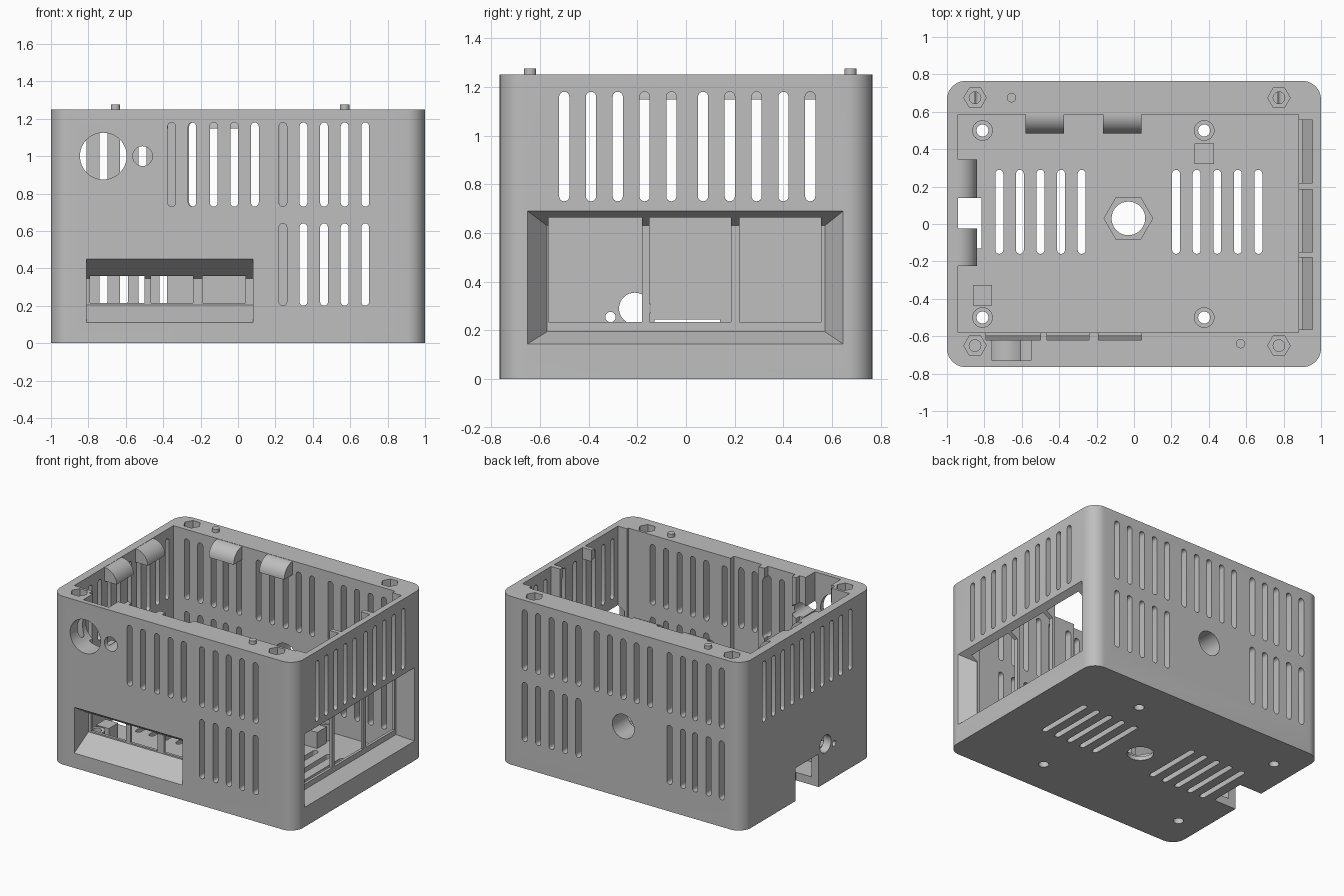
import bpy, bmesh, math
from mathutils import Matrix, Vector

cube = bpy.data.objects.get("Cube")
if cube:
    bpy.data.objects.remove(cube, do_unlink=True)

grey = bpy.data.materials.new("plain_grey")
grey.use_nodes = True
COL = (0.52, 0.52, 0.52, 1)
grey.diffuse_color = COL
grey.node_tree.nodes["Principled BSDF"].inputs["Base Color"].default_value = COL


def prism(bm, pts, axis, a, b):
    """Extrude a 2D outline along an axis: x takes (y,z), y takes (x,z), z takes (x,y)."""
    def place(p, d):
        return {'x': (d, p[0], p[1]), 'y': (p[0], d, p[1]), 'z': (p[0], p[1], d)}[axis]
    lo = [bm.verts.new(place(p, a)) for p in pts]
    hi = [bm.verts.new(place(p, b)) for p in pts]
    n = len(pts)
    faces = [bm.faces.new(lo), bm.faces.new(hi)]
    faces += [bm.faces.new((lo[i], lo[(i + 1) % n], hi[(i + 1) % n], hi[i])) for i in range(n)]
    bmesh.ops.recalc_face_normals(bm, faces=faces)


def rect(x0, x1, y0, y1):
    return [(x0, y0), (x1, y0), (x1, y1), (x0, y1)]


def circle(cx, cy, r, n=32, start=0.0):
    return [(cx + r * math.cos(start + 2 * math.pi * i / n),
             cy + r * math.sin(start + 2 * math.pi * i / n)) for i in range(n)]


def slot(c, lo, hi, w=0.042):
    """Upright outline with round ends."""
    r, n = w / 2, 8
    top = [(c + r * math.cos(math.pi * i / n), hi - r + r * math.sin(math.pi * i / n)) for i in range(n + 1)]
    return top + [(c - r * math.cos(math.pi * i / n), lo + r - r * math.sin(math.pi * i / n)) for i in range(n + 1)]


def rounded(hx, hy, r, n=10):
    pts = []
    for k, (sx, sy) in enumerate([(1, 1), (-1, 1), (-1, -1), (1, -1)]):
        for i in range(n + 1):
            a = math.pi / 2 * (k + i / n)
            pts.append((sx * (hx - r) + r * math.cos(a), sy * (hy - r) + r * math.sin(a)))
    return pts


def make(name, bm):
    me = bpy.data.meshes.new(name)
    bm.to_mesh(me)
    bm.free()
    ob = bpy.data.objects.new(name, me)
    bpy.context.collection.objects.link(ob)
    me.materials.append(grey)
    return ob


def solid(name, *prisms):
    bm = bmesh.new()
    for p in prisms:
        prism(bm, *p)
    return make(name, bm)


def smooth(ob):
    bpy.ops.object.select_all(action='DESELECT')
    ob.select_set(True)
    bpy.context.view_layer.objects.active = ob
    bpy.ops.object.shade_smooth_by_angle(angle=math.radians(30))


def cut(ob, cutter):
    mod = ob.modifiers.new("cut", 'BOOLEAN')
    mod.operation, mod.solver, mod.object = 'DIFFERENCE', 'EXACT', cutter
    cutter.hide_render = True
    bpy.ops.object.select_all(action='DESELECT')
    ob.select_set(True)
    bpy.context.view_layer.objects.active = ob
    bpy.ops.object.modifier_apply(modifier=mod.name)
    bpy.data.objects.remove(cutter, do_unlink=True)


TOP, FLOOR = 1.25, 0.06
HI, LO = (0.73, 1.18), (0.20, 0.64)

# Case shell with thick front and back walls
case = solid("case_body", (rounded(1.0, 0.765, 0.1), 'z', 0, TOP))
cut(case, solid("cavity", (rect(-0.94, 0.88, -0.58, 0.585), 'z', FLOOR, 1.5)))

# Ventilation slots
front_a = [-0.355, -0.245, -0.13, -0.02, 0.09]
front_b = [0.24, 0.35, 0.46, 0.57, 0.68]
back_l = [0.35, 0.46, 0.57, 0.68, 0.79]
back_m = [0.20, 0.09, -0.02, -0.13, -0.24]
back_r = [-0.40, -0.51, -0.61, -0.72, -0.83]
side = [-0.50, -0.39, -0.28, -0.17, -0.06, 0.07, 0.18, 0.29, 0.40, 0.51]
base = [s + 0.11 * i for s in (-0.72, 0.225) for i in range(5)]
cuts = [(slot(x, *HI), 'y', -0.9, -0.5) for x in front_a + front_b]
cuts += [(slot(x, *LO), 'y', -0.9, -0.5) for x in front_b]
cuts += [(slot(x, *HI), 'y', 0.5, 0.9) for x in back_l + back_m + back_r]
cuts += [(slot(x, *LO), 'y', 0.5, 0.9) for x in back_l + back_r]
cuts += [(slot(y, *HI), 'x', 0.8, 1.1) for y in side]
cuts += [(slot(y, *HI), 'x', -1.1, -0.9) for y in side]
cuts += [(slot(x, -0.16, 0.29), 'z', -0.1, 0.1) for x in base]
cut(case, solid("slot_cutter", *cuts))

# Splayed window in the +x wall
bm = bmesh.new()
ring = []
for x, y0, y1, z0, z1 in [(0.90, -0.57, 0.57, 0.195, 0.63), (1.0, -0.65, 0.645, 0.145, 0.69),
                          (1.1, -0.65, 0.645, 0.145, 0.69)]:
    ring.append([bm.verts.new((x, y, z)) for y, z in rect(y0, y1, z0, z1)])
bm.faces.new(ring[0])
bm.faces.new(ring[2])
for a, b in zip(ring, ring[1:]):
    for i in range(4):
        bm.faces.new((a[i], a[(i + 1) % 4], b[(i + 1) % 4], b[i]))
bmesh.ops.recalc_face_normals(bm, faces=bm.faces)
cut(case, make("side_window_cutter", bm))

# Splayed window in the front wall
cut(case, solid("front_window_cutter", ([(-0.9, 0.11), (-0.765, 0.11), (-0.60, 0.205), (-0.60, 0.345),
                                         (-0.765, 0.45), (-0.9, 0.45)], 'x', -0.81, 0.08)))

# Port channels running up to the rim
ports = [(rect(0.80, 0.955, y0, y1), 'z', 0.235, 1.5)
         for y0, y1 in [(-0.565, -0.18), (-0.15, 0.185), (0.22, 0.555)]]
ports += [(rect(x0, x1, -0.62, -0.5), 'z', 0.215, 1.5)
          for x0, x1 in [(-0.79, -0.50), (-0.465, -0.24), (-0.19, 0.04)]]
cut(case, solid("port_cutter", *ports))

# Round holes, base notch and drilled floor
posts = [(x, y) for x in (-0.81, 0.375) for y in (-0.5, 0.5)]
holes = [(circle(-0.72, 1.0, 0.125, 48), 'y', -0.9, -0.5),
         (circle(-0.51, 1.0, 0.053), 'y', -0.9, -0.5),
         (circle(-0.02, 0.53, 0.09), 'y', 0.5, 0.9),
         (circle(-0.21, 0.29, 0.065), 'x', -1.1, -0.9),
         (circle(-0.31, 0.255, 0.021), 'x', -1.1, -0.9),
         (rect(-0.13, 0.14, -0.1, 0.245), 'x', -1.1, -0.815),
         (circle(-0.03, 0.03, 0.09), 'z', -0.1, 0.1)]
holes += [(circle(x, y, 0.035), 'z', -0.1, 0.1) for x, y in posts]
cut(case, solid("hole_cutter", *holes))

# Pocket behind the large round hole, and nut recess in the floor
cut(case, solid("recess_cutter", (rect(-0.76, -0.55, -0.73, -0.5), 'z', 0.95, 1.5),
                (circle(-0.03, 0.03, 0.13, 6), 'z', 0.03, 0.2)))

# Hexagonal nut recesses with screw holes in the rim
corners = [(-0.85, 0.675), (0.775, 0.675), (-0.85, -0.65), (0.775, -0.65)]
cut(case, solid("nut_cutter", *[(circle(x, y, 0.06, 6), 'z', TOP - 0.06, 1.4) for x, y in corners]))
cut(case, solid("screw_cutter", *[(circle(x, y, 0.031, 20), 'z', 0.9, 1.4) for x, y in corners]))
smooth(case)

# Locating pegs on the rim
for name, x, y in [("back_peg", -0.655, 0.675), ("front_peg", 0.57, -0.64)]:
    smooth(solid(name, (circle(x, y, 0.025, 20), 'z', TOP - 0.02, 1.275)))

# Board standoffs: hollow tubes on the floor
for i, (x, y) in enumerate(posts):
    tube = solid("standoff_%d" % (i + 1), (circle(x, y, 0.055), 'z', FLOOR - 0.01, 0.18))
    cut(tube, solid("bore", (circle(x, y, 0.032), 'z', 0, 0.3)))
    smooth(tube)

# Square board supports
for i, (x, y) in enumerate([(0.375, 0.375), (-0.81, -0.38)]):
    solid("square_support_%d" % (i + 1),
          (rect(x - 0.052, x + 0.052, y - 0.055, y + 0.055), 'z', FLOOR - 0.01, 0.18))


# Quarter-round catches hanging from the back and -x walls
def quarter(c, d, r=0.1, n=12):
    arc = [(c + d * r * math.cos(math.pi / 2 * i / n), TOP - r + r * math.sin(math.pi / 2 * i / n) - 0.002)
           for i in range(n + 1)]
    return arc + [(c - d * 0.01, TOP - 0.002), (c - d * 0.01, TOP - r - 0.002)]


for i, (a, b) in enumerate([(-0.58, -0.375), (-0.165, 0.04)]):
    smooth(solid("back_catch_%d" % (i + 1), (quarter(0.585, -1), 'x', a, b)))
for i, (a, b) in enumerate([(-0.225, -0.025), (0.14, 0.345)]):
    smooth(solid("side_catch_%d" % (i + 1), (quarter(-0.94, 1), 'y', a, b)))
